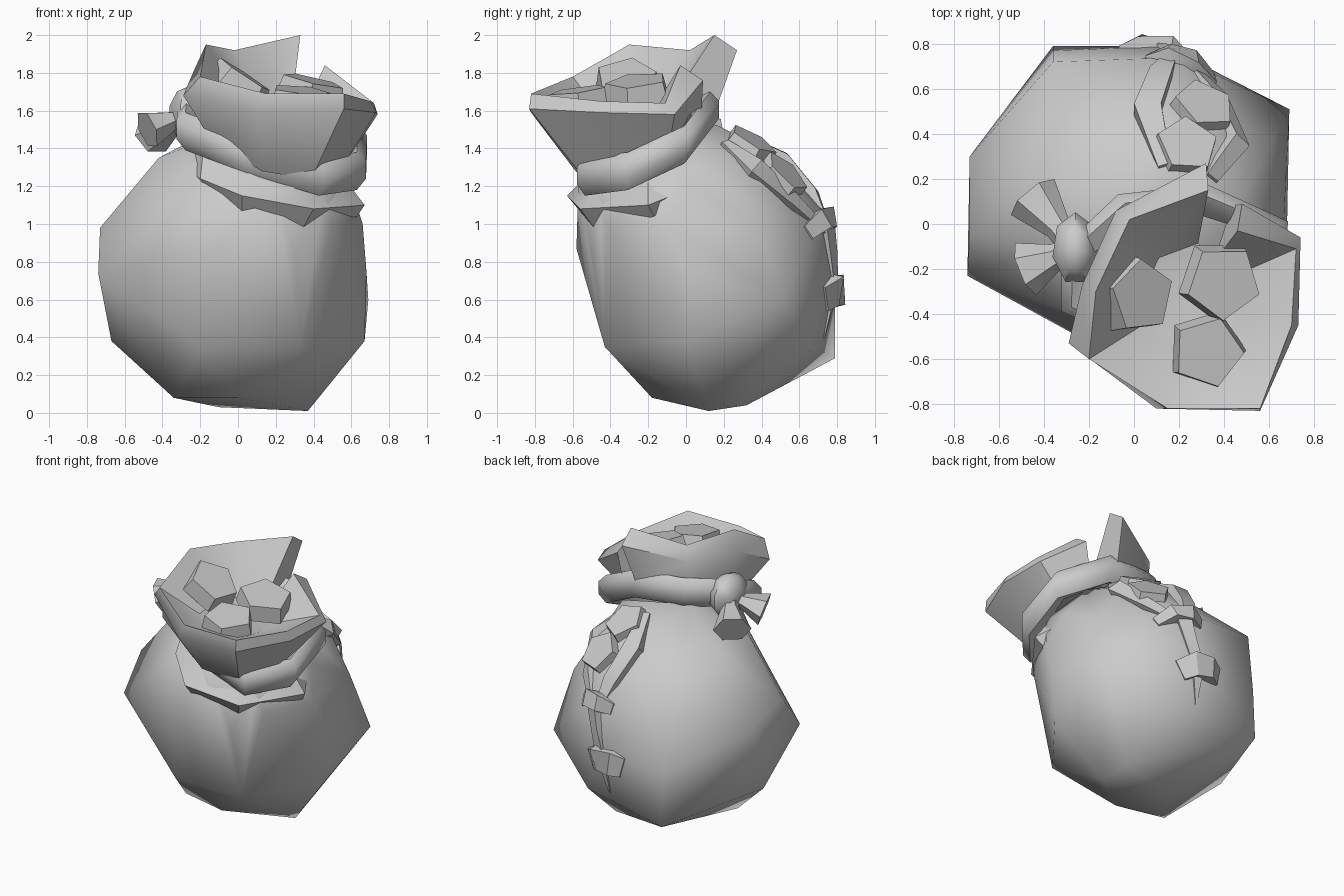
import bpy, bmesh, math
from mathutils import Vector
from mathutils.bvhtree import BVHTree

cube = bpy.data.objects.get("Cube")
if cube:
    bpy.data.objects.remove(cube)

grey = bpy.data.materials.new("plain_grey")
grey.use_nodes = True
GREY = (0.6, 0.6, 0.6, 1)
grey.diffuse_color = GREY
grey.node_tree.nodes["Principled BSDF"].inputs["Base Color"].default_value = GREY


def add(name, bm, smooth=0):
    """Turn a bmesh into a named object; smooth is the sharp-edge limit in degrees."""
    bmesh.ops.recalc_face_normals(bm, faces=bm.faces)
    mesh = bpy.data.meshes.new(name)
    bm.to_mesh(mesh)
    bm.free()
    ob = bpy.data.objects.new(name, mesh)
    bpy.context.collection.objects.link(ob)
    mesh.materials.append(grey)
    if smooth:
        bpy.ops.object.select_all(action='DESELECT')
        ob.select_set(True)
        bpy.context.view_layer.objects.active = ob
        bpy.ops.object.shade_smooth_by_angle(angle=math.radians(smooth))
    return ob


def loft(rings, closed=True, caps=True, loop=False):
    """Skin a list of rings with equal point counts."""
    bm = bmesh.new()
    vs = [[bm.verts.new(p) for p in r] for r in rings]
    n = len(vs[0])
    pairs = list(zip(vs, vs[1:])) + ([(vs[-1], vs[0])] if loop else [])
    for a, b in pairs:
        for i in range(n if closed else n - 1):
            j = (i + 1) % n
            bm.faces.new((a[i], a[j], b[j], b[i]))
    if caps and not loop:
        bm.faces.new(vs[0])
        bm.faces.new(vs[-1])
    return bm


def polygon(n, start=0):
    return [(math.cos(math.radians(start) + k * math.tau / n),
             math.sin(math.radians(start) + k * math.tau / n)) for k in range(n)]


# Sack body: a lumpy convex skin over a few key corners, from foot to neck
foot = [(-.34, -.1, .08), (0, -.18, .08), (.37, .12, .01), (.33, .32, .04), (-.1, .2, .03)]
low = [(.33, -.43, .35), (.67, 0, .38), (.3, .68, .35), (-.36, .79, .29),
       (-.67, .08, .38), (-.2, -.42, .35)]
middle = [(-.74, -.23, .74), (-.73, .3, .9), (-.36, .77, .65), (.14, .79, .72),
          (.69, .51, .6), (.68, 0, .75), (.3, -.5, .85), (-.1, -.58, .87)]
shoulder = [(-.73, -.05, .98), (-.36, .72, 1.08), (.2, .74, 1.05), (.62, .38, 1),
            (.66, -.1, 1), (.5, -.42, 1), (.1, -.54, 1.05)]
top = [(-.42, -.1, 1.35), (-.42, .2, 1.33), (.1, .45, 1.38), (.42, .4, 1.3), (.58, 0, 1.22)]
neck_base = [(.19 + x * .38, -.2 + y * .37, 1.36 - .08 * x + .16 * y) for x, y in polygon(8)]
bm = bmesh.new()
for p in foot + low + middle + shoulder + top + neck_base:
    bm.verts.new(p)
bmesh.ops.convex_hull(bm, input=bm.verts)
bmesh.ops.delete(bm, geom=[v for v in bm.verts if not v.link_faces], context='VERTS')
body = add("sack_body", bm, 65)
surface = BVHTree.FromPolygons([v.co for v in body.data.vertices],
                               [p.vertices for p in body.data.polygons])

# Gathered fold of cloth hanging below the rope at the front
fold_top = [(-.25, -.15, 1.42), (-.18, -.34, 1.42), (.08, -.46, 1.32), (.4, -.45, 1.22),
            (.55, -.2, 1.26), (.48, .05, 1.38)]
fold_lip = [(-.3, -.1, 1.3), (-.2, -.42, 1.24), (.02, -.63, 1.15), (.4, -.56, 1.08),
            (.67, -.2, 1.1), (.5, .1, 1.22)]
fold_under = [(-.28, -.08, 1.24), (-.15, -.4, 1.15), (.02, -.54, 1.05), (.34, -.48, .97),
              (.63, -.17, 1.04), (.46, .08, 1.18)]
add("neck_fold", loft([fold_top, fold_lip, fold_under], closed=False, caps=False), 35)

# Rope round the neck: a hexagonal section carried along a tilted loop
rope_path = [(-.25, -.36, 1.49), (.06, -.48, 1.37), (.41, -.51, 1.25), (.6, -.3, 1.28),
             (.61, -.02, 1.42), (.3, .1, 1.6), (-.02, .07, 1.62), (-.24, -.12, 1.59)]
rope = []
for p in rope_path:
    out = Vector((p[0] - .2, p[1] + .2, 0)).normalized()
    section = [(.03, -.1), (.08, -.04), (.08, .05), (.03, .1), (-.06, .06), (-.06, -.06)]
    rope.append([Vector(p) + out * r + Vector((0, 0, h)) for r, h in section])
add("neck_rope", loft(rope, loop=True), 60)

# Knot and its two flared ends
knot = Vector((-.26, -.11, 1.58))
bm = bmesh.new()
bmesh.ops.create_uvsphere(bm, u_segments=7, v_segments=5, radius=1)
for v in bm.verts:
    v.co = knot + Vector((v.co.x * .11, v.co.y * .17, v.co.z * .15))
add("rope_knot", bm, 50)
for name, tip in (("rope_end_back", (-.45, .12, 1.47)), ("rope_end_front", (-.48, -.2, 1.5))):
    way = Vector(tip) - knot
    turn = way.to_track_quat('Z', 'Y')
    rings = [[knot + way * t + turn @ Vector((x * r, y * r * .85, 0)) for x, y in polygon(6)]
             for t, r in ((0, .06), (.4, .06), (1, .125))]
    add(name, loft(rings), 50)

# Open mouth: a thick cloth strip that starts and ends at the notch
outer = [(.32, .27, 1.92), (-.08, .06, 1.83), (-.23, -.27, 1.82), (-.29, -.53, 1.68),
         (.1, -.82, 1.59), (.56, -.83, 1.61), (.73, -.45, 1.59), (.74, -.06, 1.58),
         (.48, .09, 1.76)]
inner = [(.33, .15, 2), (-.02, .02, 1.92), (-.17, -.3, 1.95), (-.2, -.6, 1.78),
         (.15, -.82, 1.69), (.56, -.82, 1.69), (.7, -.45, 1.65), (.72, -.11, 1.64),
         (.46, -.03, 1.84)]
neck, floor = [], []
for o, i in zip(outer, inner):
    d = (Vector(o[:2]) - Vector((.2, -.24))).normalized() * .38
    neck.append((.19 + d.x, -.21 + d.y, 1.45 - .26 * d.x + .5 * d.y))
    floor.append((.24 + (i[0] - .24) * .5, -.32 + (i[1] + .32) * .5, 1.58 + (i[2] - 1.7) * .2))
bm = loft([neck, outer, inner, floor], closed=False, caps=False)
bm.verts.ensure_lookup_table()
n = len(outer)
for end in (0, n - 1):
    bm.faces.new([bm.verts[end + n * k] for k in range(4)])
bm.faces.new([bm.verts[3 * n + k] for k in range(n)])
add("sack_mouth", bm, 45)


# Five-sided nuggets
def nugget(name, centre, normal, radius, depth, spin):
    turn = Vector(normal).to_track_quat('Z', 'Y')
    rings = [[Vector(centre) + turn @ Vector((x * r, y * r, h)) for x, y in polygon(5, spin)]
             for r, h in ((radius * 1.12, -depth), (radius, 0))]
    add(name, loft(rings))


nugget("nugget_left", (.04, -.32, 1.79), (.55, -.05, .83), .165, .11, 10)
nugget("nugget_right", (.4, -.26, 1.76), (.22, -.1, .95), .17, .11, 60)
nugget("nugget_front", (.33, -.57, 1.71), (.1, -.14, 1), .16, .1, 35)
for name, near, lean, spin in (("nugget_tear_upper", (.23, .34, 1.42), (0, .1, .2), 80),
                               ("nugget_tear_lower", (.31, .52, 1.26), (.1, .1, .1), 20)):
    spot, normal, _, _ = surface.find_nearest(Vector(near))
    nugget(name, spot + normal * .05, normal + Vector(lean), .14, .12, spin)


# Strips that follow the cloth: tear edges, seam and stitches
def strip(name, path, widths, heights):
    rings = []
    path = [Vector(p) for p in path]
    for k, p in enumerate(path):
        spot, normal, _, _ = surface.find_nearest(p)
        along = path[min(k + 1, len(path) - 1)] - path[max(k - 1, 0)]
        side = along.cross(normal).normalized() * widths[k]
        high, deep = spot + normal * heights[k], spot - normal * .03
        rings.append([deep - side, deep + side, high + side, high - side])
    add(name, loft(rings), 30)


strip("tear_edge_left", [(.14, .25, 1.46), (.06, .5, 1.34), (.12, .66, 1.15), (.18, .76, .95)],
      (.03, .06, .05, .02), (.02, .06, .05, .02))
strip("tear_edge_right", [(.34, .2, 1.42), (.44, .36, 1.28), (.38, .58, 1.12), (.2, .74, .95)],
      (.03, .05, .04, .02), (.02, .05, .04, .02))
strip("seam", [(.2, .72, 1.02), (.18, .78, .85), (.12, .79, .65), (.1, .79, .38)],
      (.05, .04, .04, .004), (.03, .02, .02, .005))
strip("stitch_upper", [(.06, .72, 1), (.16, .74, 1.03), (.26, .72, 1.02), (.37, .66, .96)],
      (.04, .055, .055, .04), (.01, .05, .05, .01))
strip("stitch_lower", [(-.05, .8, .63), (.03, .8, .65), (.15, .8, .65), (.24, .76, .6)],
      (.07, .08, .08, .07), (.01, .05, .05, .01))
